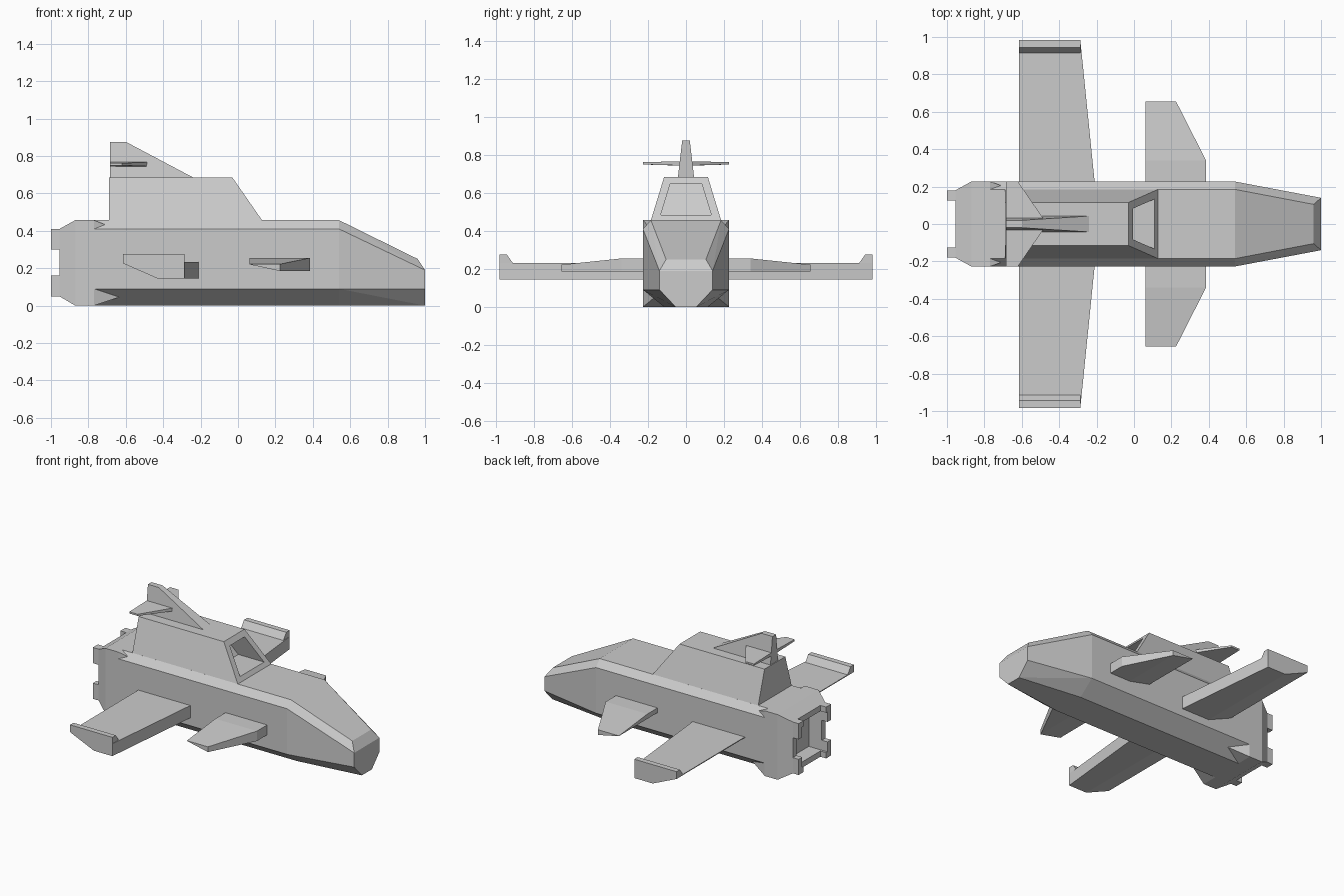
import bpy, bmesh, math
from mathutils import Vector

if "Cube" in bpy.data.objects:
    bpy.data.objects.remove(bpy.data.objects["Cube"])


def finish(bm, name):
    bmesh.ops.recalc_face_normals(bm, faces=bm.faces)
    me = bpy.data.meshes.new(name)
    bm.to_mesh(me)
    bm.free()
    ob = bpy.data.objects.new(name, me)
    bpy.context.collection.objects.link(ob)
    return ob


def hull_bm(pts):
    """Convex flat-faced solid around a few points."""
    bm = bmesh.new()
    for p in pts:
        bm.verts.new(p)
    res = bmesh.ops.convex_hull(bm, input=bm.verts)
    junk = [g for g in res["geom_interior"] if isinstance(g, bmesh.types.BMVert)]
    bmesh.ops.delete(bm, geom=junk, context='VERTS')
    bmesh.ops.dissolve_limit(bm, angle_limit=math.radians(1.5),
                             verts=bm.verts, edges=bm.edges)
    bmesh.ops.recalc_face_normals(bm, faces=bm.faces)
    return bm


def hull(name, pts):
    return finish(hull_bm(pts), name)


def both(pts):
    return [(x, s * y, z) for x, y, z in pts for s in (1, -1)]


def sided(name, pts):
    """One solid on each side of the centre plane."""
    for s, side in ((1, "left"), (-1, "right")):
        hull(f"{name}_{side}", [(x, s * y, z) for x, y, z in pts])


def box(x0, x1, y0, y1, z0, z1):
    return [(x, y, z) for x in (x0, x1) for y in (y0, y1) for z in (z0, z1)]


def pocket(bm, direction, border, offset):
    """Recess the face that looks most along direction."""
    d = Vector(direction)
    f = max(bm.faces, key=lambda f: f.normal.dot(d))
    bmesh.ops.inset_region(bm, faces=[f], thickness=border, use_even_offset=True)
    ext = bmesh.ops.extrude_face_region(bm, geom=[f])
    bmesh.ops.translate(bm, vec=offset,
                        verts=[g for g in ext["geom"] if isinstance(g, bmesh.types.BMVert)])
    if f.is_valid:
        bmesh.ops.delete(bm, geom=[f], context='FACES_ONLY')


# Fuselage with chamfered edges and tapered nose
W, H = 0.227, 0.457
section = [(0.185, H), (W, 0.41), (W, 0.09), (0.115, 0)]
body = [(x, y, z) for x in (-0.77, 0.54) for y, z in section]
body += [(0.96, 0.105, 0.25), (1, 0.14, 0.19), (1, 0.14, 0.09), (1, 0.055, 0)]
hull("fuselage", both(body))

# Square tail block with recessed docking opening
bm = hull_bm(box(-0.87, -0.77, -W, W, 0, H) + box(-0.955, -0.9, -0.18, 0.18, 0.05, 0.41)[:4])
pocket(bm, (-1, 0, 0), 0.04, (0.1, 0, 0))
finish(bm, "tail_block")

# Pointed ends where the fuselage chamfers stop
sided("upper_chamfer_stop", [(-0.77, W, H), (-0.77, 0.185, H), (-0.77, W, 0.41),
                             (-0.71, 0.206, 0.4335)])
sided("lower_chamfer_stop", [(-0.77, W, 0), (-0.77, 0.115, 0), (-0.77, W, 0.09),
                             (-0.635, 0.171, 0.045)])

# L-shaped corner lugs around the opening
for level, zs in (("upper", (0.30, 0.41, 0.37, 0.41)), ("lower", (0.05, 0.16, 0.05, 0.09))):
    sided(f"{level}_lug_post", box(-1, -0.95, 0.14, 0.18, zs[0], zs[1]))
    sided(f"{level}_lug_foot", box(-1, -0.95, 0.125, 0.18, zs[2], zs[3]))

# Cabin with deep front window
bm = hull_bm(both([(-0.69, 0.187, 0.45), (0.133, 0.187, 0.45),
                   (-0.69, 0.115, 0.685), (-0.03, 0.115, 0.685)]))
pocket(bm, (1, 0, 0), 0.042, (-0.2, 0, 0))
finish(bm, "cabin")

# Tail fin and tailplanes
hull("tail_fin", both([(-0.685, 0.043, 0.68), (-0.23, 0.043, 0.68),
                       (-0.685, 0.02, 0.876), (-0.6, 0.02, 0.876)]))
sided("tailplane", [(-0.685, 0.0, 0.743), (-0.685, 0.0, 0.768), (-0.485, 0.03, 0.745),
                    (-0.485, 0.03, 0.767), (-0.685, 0.226, 0.75), (-0.685, 0.226, 0.762),
                    (-0.62, 0.226, 0.75), (-0.62, 0.226, 0.762)])


# Main wings with upturned tips
def wing_section(front, y):
    return [(-0.615, y, 0.232), (front, y, 0.232), (front, y, 0.145),
            (-0.43, y, 0.145), (-0.615, y, 0.226)]


sided("wing", wing_section(-0.208, 0.2) + wing_section(-0.287, 0.983))
sided("wing_tip", [(x, y, z) for x in (-0.615, -0.287)
                   for y, z in ((0.912, 0.23), (0.983, 0.23), (0.945, 0.277), (0.983, 0.277))])


# Canards
def canard_section(y):
    return [(0.062, y, 0.255), (0.385, y, 0.255), (0.385, y, 0.185),
            (0.225, y, 0.185), (0.062, y, 0.222)]


tip = [(0.062, 0.655, 0.222), (0.225, 0.655, 0.222), (0.225, 0.655, 0.185),
       (0.062, 0.655, 0.22)]
sided("canard", canard_section(0.2) + canard_section(0.34) + tip)
